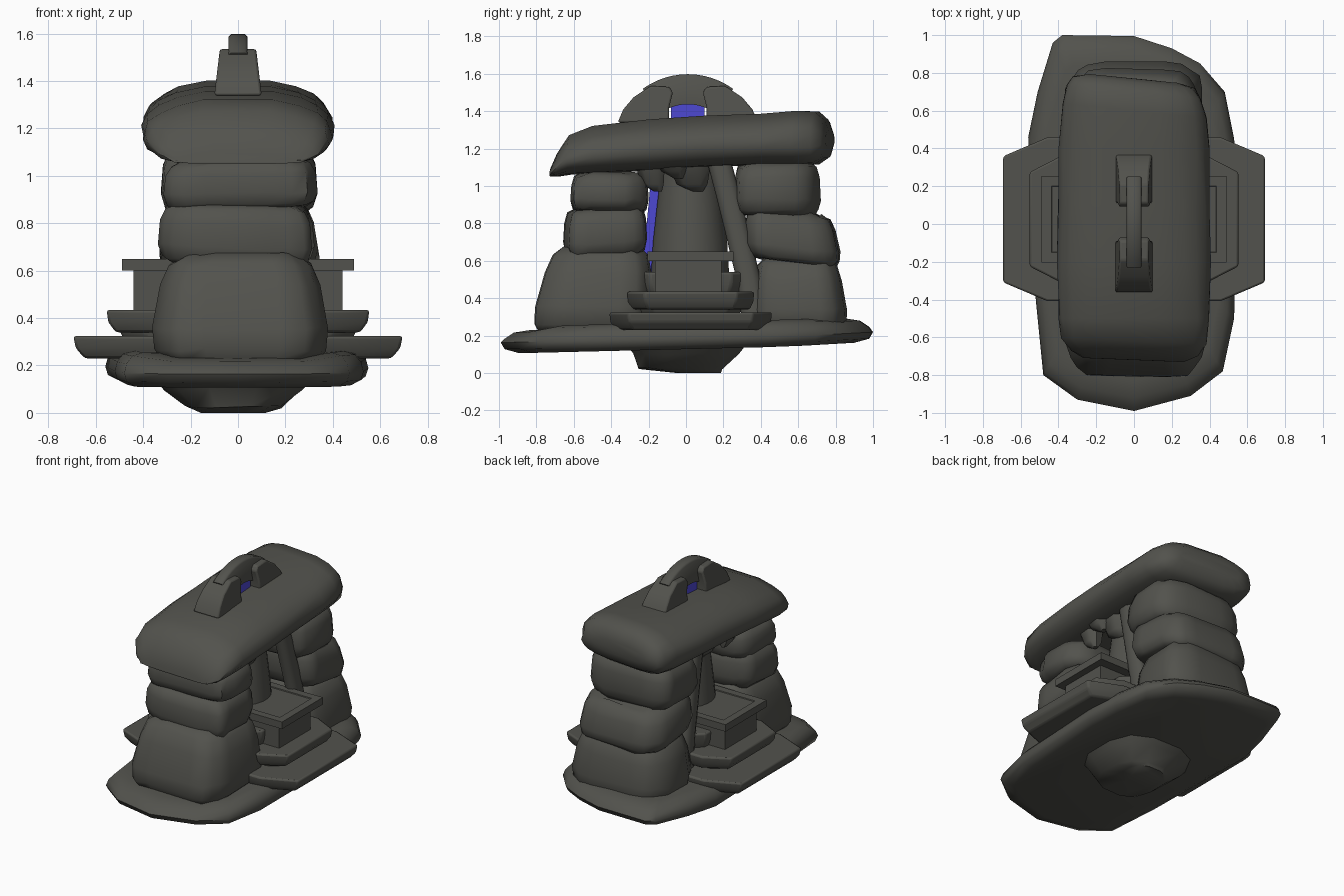
import bpy, bmesh, math, random
from mathutils import Vector

if "Cube" in bpy.data.objects:
    bpy.data.objects.remove(bpy.data.objects["Cube"])
random.seed(4)

def material(name, rgb):
    m = bpy.data.materials.new(name)
    m.diffuse_color = (*rgb, 1)
    m.use_nodes = True
    m.node_tree.nodes["Principled BSDF"].inputs["Base Color"].default_value = m.diffuse_color
    return m

STONE = material("dark stone", (0.085, 0.085, 0.074))
BLUE = material("glowing blue", (0.075, 0.065, 0.65))

def finish(name, bm, mat=STONE, angle=35, bevel=0):
    bmesh.ops.recalc_face_normals(bm, faces=bm.faces)
    me = bpy.data.meshes.new(name)
    bm.to_mesh(me)
    bm.free()
    ob = bpy.data.objects.new(name, me)
    bpy.context.collection.objects.link(ob)
    me.materials.append(mat)
    bpy.ops.object.select_all(action='DESELECT')
    ob.select_set(True)
    bpy.context.view_layer.objects.active = ob
    if bevel:
        b = ob.modifiers.new("bevel", 'BEVEL')
        b.width, b.segments, b.limit_method = bevel, 2, 'ANGLE'
    bpy.ops.object.shade_smooth_by_angle(angle=math.radians(angle))
    return ob

def loft(name, rings, mat=STONE, angle=35, bevel=0):
    """Skin a list of equally sized point rings and cap both ends."""
    bm = bmesh.new()
    vs = [[bm.verts.new(p) for p in r] for r in rings]
    n = len(vs[0])
    for a, b in zip(vs, vs[1:]):
        for i in range(n):
            bm.faces.new((a[i], a[(i + 1) % n], b[(i + 1) % n], b[i]))
    bm.faces.new(vs[0])
    bm.faces.new(vs[-1])
    return finish(name, bm, mat, angle, bevel)

def oval(hx, hy, n=20, power=0.45):
    pts = []
    for i in range(n):
        t = 2 * math.pi * (i + 0.5) / n
        c, s = math.cos(t), math.sin(t)
        pts.append((hx * math.copysign(abs(c) ** power, c),
                    hy * math.copysign(abs(s) ** power, s)))
    return pts

def boulder(name, x0, x1, y0, y1, z0, z1, top=0.9, tilt=0.0, lean=0.0, roll=0.0):
    """Rounded stone; top = width at the top, lean = y shift of the top, tilt/roll = slope along y/x."""
    cx, cy, hx, hy = (x0 + x1) / 2, (y0 + y1) / 2, (x1 - x0) / 2, (y1 - y0) / 2
    wob = [random.uniform(0.94, 1.02) for _ in range(20)]
    rings = []
    for f, s in ((0, .84), (.1, .94), (.3, 1), (.7, .985), (.9, .92), (1, .76)):
        k = s * (1 + (top - 1) * f)
        rings.append([(cx + x * k * w, cy + y * k * w + lean * f,
                       z0 + (z1 - z0) * f + tilt * y + roll * x + random.uniform(-.008, .008))
                      for (x, y), w in zip(oval(hx, hy), wob)])
    return loft(name, rings, angle=60)

# Base slab
outline = [(0, -.99), (.3, -.91), (.47, -.78), (.53, -.5), (.54, -.1), (.55, .2), (.53, .45),
           (.48, .7), (.35, .85), (.2, .93), (0, .995), (-.38, 1), (-.43, .96), (-.51, .7),
           (-.56, .46), (-.54, .1), (-.52, -.4), (-.48, -.8), (-.3, -.93)]
loft("base_slab", [[(x * k, y * k, z + .022 * y + (.03 * max(0, y - .6) if z < .2 else -.02 * (y < -.9)))
                    for x, y in outline]
                   for k, z in ((.9, .128), (.98, .15), (1, .185), (.98, .225), (.93, .258), (.84, .272))], angle=50)

# Rock under the slab
loft("under_rock", [[(cx + x, cy + y, z + random.uniform(-.008, .008) * (z > .02))
                     for x, y in oval(hx, hy, 12, .8)]
                    for z, cx, cy, hx, hy in ((0, -.02, .07, .14, .12), (.025, -.02, -.03, .21, .23),
                                              (.1, -.02, 0, .3, .29), (.17, -.02, 0, .36, .35))], angle=50)

# Stacked pillars
boulder("front_pillar_bottom", -.39, .42, -.85, -.17, .22, .67, .82, 0, .06)
boulder("front_pillar_middle", -.34, .33, -.66, -.2, .63, .89, .97, .05, 0, -.03)
boulder("front_pillar_top", -.33, .34, -.63, -.2, .86, 1.065, .97, 0, 0, .02)
boulder("back_pillar_bottom", -.38, .38, .34, .88, .22, .62, .85, 0, -.02)
boulder("back_pillar_middle", -.35, .36, .31, .84, .59, .87, .9, -.1, -.03)
boulder("back_pillar_top", -.34, .34, .25, .72, .84, 1.13, .97)

# Roof slab, lofted front to back: y, bottom z, top z, half width
roof = [(-.72, 1.05, 1.10, .27), (-.685, 1.05, 1.18, .34), (-.62, 1.06, 1.28, .385),
        (-.5, 1.065, 1.33, .40), (-.2, 1.08, 1.365, .405), (.1, 1.10, 1.385, .40),
        (.4, 1.11, 1.395, .395), (.6, 1.11, 1.41, .38), (.7, 1.115, 1.405, .36),
        (.75, 1.15, 1.36, .32), (.77, 1.21, 1.30, .24)]
rings = []
for y, zb, zt, hw in roof:
    rings.append([(x + random.uniform(-.008, .008), y - (.1 * x if y > .5 else .04 * x * (y < -.55)),
                   (zb + zt) / 2 + z - (.06 * (abs(x) / .4) ** 2 if z > 0 else 0))
                  for x, z in oval(hw, (zt - zb) / 2, 20, .55)])
loft("roof_slab", rings, angle=60)

# Stepped platforms reaching out on both sides
def step(name, xo, xi, yo, yi, z0, z1):
    cy = .025
    top = [(xo, -yi), (xo, yi), (xi, yo), (-xi, yo), (-xo, yi), (-xo, -yi), (-xi, -yo), (xi, -yo)]
    loft(name, [[(x * k, cy + y * k, z) for x, y in top]
                for k, z in ((.93, z0), (.985, z0 + (z1 - z0) * .45), (1, z1))], angle=30, bevel=.012)

step("lower_step", .695, .46, .435, .335, .23, .325)
step("step_riser", .5, .4, .27, .2, .3, .36)
step("upper_step", .555, .38, .34, .25, .34, .435)
step("inner_step", .33, .25, .29, .22, .42, .54)

# Altar block and its recessed table
def box(name, x0, x1, y0, y1, z0, z1, mat=STONE, recess=0):
    bm = bmesh.new()
    bmesh.ops.create_cube(bm, size=1)
    for v in bm.verts:
        v.co = Vector(((x0 + x1) / 2 + v.co.x * (x1 - x0), (y0 + y1) / 2 + v.co.y * (y1 - y0),
                       (z0 + z1) / 2 + v.co.z * (z1 - z0)))
    if recess:
        bm.normal_update()
        tops = [f for f in bm.faces if f.normal.z > .9]
        bmesh.ops.inset_region(bm, faces=tops, thickness=recess, depth=0)
        bmesh.ops.inset_region(bm, faces=tops, thickness=.004, depth=-.006)
    return finish(name, bm, mat)

box("altar_block", -.44, .44, -.165, .19, .42, .61)
box("altar_table", -.49, .49, -.205, .255, .6, .65, recess=.075)

# Tapered column in the middle
loft("center_column", [[(x, y + .022, z) for x, y in oval(r, r, 24, 1)]
                       for z, r in ((.5, .212), (.7, .2), (.9, .178), (1.12, .15))])

# Leaning roots beside the back pillar
for side, label in ((1, "right"), (-1, "left")):
    path = [(.365, .27), (.335, .5), (.275, .75), (.225, .95), (.175, 1.14)]
    loft(label + "_leaning_root", [[(side * (.25 - .05 * i / 4) + x, yc + y, z)
                                    for x, y in oval(.045, .065, 10, .8)]
                                   for i, (yc, z) in enumerate(path)], angle=50)

# Pointed stones hanging under the roof
for i, (x, y, z, r) in enumerate(((.2, -.15, .97, .07), (.15, .06, .97, .1), (.22, -.04, 1.04, .08),
                                  (-.2, -.14, .98, .07), (-.16, .06, .98, .1))):
    loft(f"hanging_stone_{i + 1}", [[(x + a * k, y - .06 * (k - .25) + b * k, h) for a, b in oval(r, r * 1.2, 7, .8)]
                                    for k, h in ((.25, z), (.7, z + .04), (1, 1.12))], angle=50)

# Glowing blue sheets: inside the shrine and beneath the arch
loft("inner_glow", [[(x, y, z) for y, z in ((-.235, .54), (-.1, .54), (-.1, 1.06), (-.185, 1.06))]
                    for x in (-.005, .005)], BLUE)
box("arch_glow", -.03, .03, -.08, .1, 1.36, 1.435, BLUE)

# Arch on the roof: slim bow plus two tapered feet
bow = []
for i in range(13):
    a = math.radians(-36 + 6 * i)
    s, c = math.sin(a), math.cos(a)
    bow.append([(x, r * s + .01, 1.187 + r * c)
                for x, r in ((-.04, .25), (.04, .25), (.04, .4), (.03, .411), (-.03, .411), (-.04, .4))])
loft("arch_bow", bow, angle=50)
foot = [(.08, 1.5), (.1, 1.53), (.2, 1.535), (.29, 1.475), (.345, 1.41), (.375, 1.34), (.1, 1.34), (.1, 1.42)]
for side, label in ((1, "back"), (-1, "front")):
    loft(label + "_arch_foot", [[(sx * (.1 - .12 * (z - 1.34)), side * y + .01, z) for y, z in foot]
                                for sx in (-1, 1)], bevel=.01)
